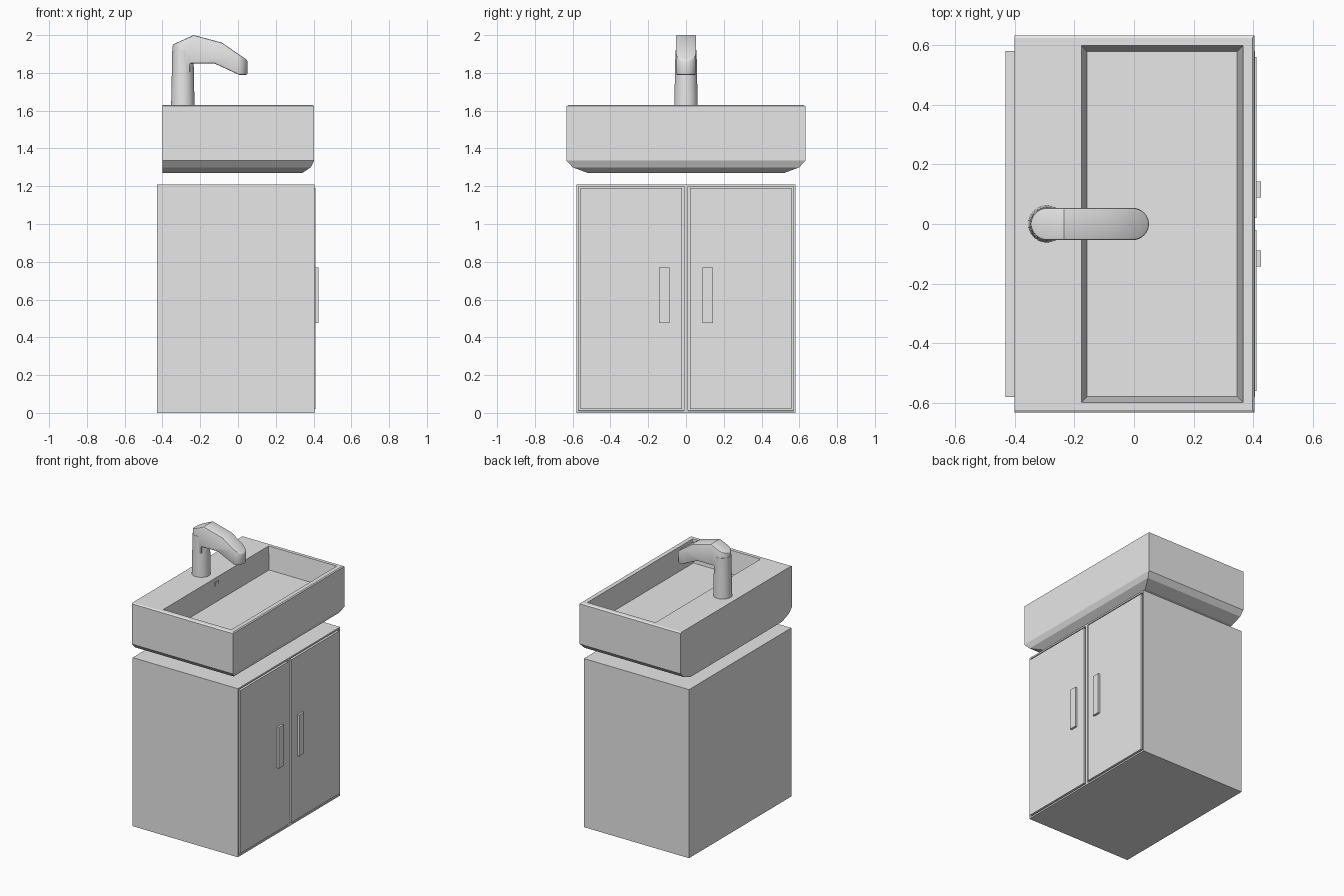
import bpy, bmesh, math
from mathutils import Vector

if "Cube" in bpy.data.objects:
    bpy.data.objects.remove(bpy.data.objects["Cube"], do_unlink=True)

grey = bpy.data.materials.new("light grey")
grey.use_nodes = True
colour = (0.8, 0.8, 0.8, 1)
grey.diffuse_color = colour
grey.node_tree.nodes["Principled BSDF"].inputs["Base Color"].default_value = colour


def finish(name, bm):
    """Turn a bmesh into a grey object."""
    bmesh.ops.recalc_face_normals(bm, faces=bm.faces[:])
    mesh = bpy.data.meshes.new(name)
    bm.to_mesh(mesh)
    bm.free()
    mesh.materials.append(grey)
    ob = bpy.data.objects.new(name, mesh)
    bpy.context.scene.collection.objects.link(ob)
    return ob


def box_mesh(lo, hi):
    bm = bmesh.new()
    bmesh.ops.create_cube(bm, size=1)
    lo, hi = Vector(lo), Vector(hi)
    for v in bm.verts:
        v.co = (lo + hi) / 2 + v.co * (hi - lo)
    return bm


def prism(name, points, offset):
    """Extrude a flat outline along an offset."""
    bm = bmesh.new()
    face = bm.faces.new([bm.verts.new(p) for p in points])
    new = bmesh.ops.extrude_face_region(bm, geom=[face])["geom"]
    verts = [g for g in new if isinstance(g, bmesh.types.BMVert)]
    bmesh.ops.translate(bm, verts=verts, vec=offset)
    return finish(name, bm)


def loft(name, rings):
    """Join stacked rectangles given as x0, x1, half depth, z."""
    bm = bmesh.new()
    loops = [[bm.verts.new(p) for p in
              ((a, -w, z), (b, -w, z), (b, w, z), (a, w, z))]
             for a, b, w, z in rings]
    for low, high in zip(loops, loops[1:]):
        for i in range(4):
            j = (i + 1) % 4
            bm.faces.new((low[i], low[j], high[j], high[i]))
    bm.faces.new(loops[0][::-1])
    bm.faces.new(loops[-1])
    return finish(name, bm)


def smooth(ob, angle=30):
    bpy.ops.object.select_all(action="DESELECT")
    ob.select_set(True)
    bpy.context.view_layer.objects.active = ob
    bpy.ops.object.shade_smooth_by_angle(angle=math.radians(angle))


# Cabinet with two doors set into grooves
bm = box_mesh((-0.43, -0.58, 0), (0.405, 0.58, 1.21))
bmesh.ops.bisect_plane(bm, geom=bm.verts[:] + bm.edges[:] + bm.faces[:],
                       plane_co=(0, 0, 0), plane_no=(0, 1, 0))
bm.normal_update()
doors = [f for f in bm.faces if f.normal.x > 0.9]
for thickness, depth in ((0.016, 0), (0.0005, -0.02), (0.012, 0), (0.0005, 0.025)):
    bmesh.ops.inset_individual(bm, faces=doors, thickness=thickness, depth=depth)
finish("cabinet_with_doors", bm)

# Door handles
for side, sign in (("left", 1), ("right", -1)):
    y0, y1 = sorted((sign * 0.088, sign * 0.142))
    finish(side + "_door_handle", box_mesh((0.4, y0, 0.475), (0.425, y1, 0.77)))

# Basin: rounded underside, straight walls, rim and bowl
loft("basin", [
    (-0.4, 0.34, 0.52, 1.27),
    (-0.4, 0.385, 0.6, 1.3),
    (-0.4, 0.403, 0.632, 1.335),
    (-0.4, 0.403, 0.632, 1.624),
    (-0.4, 0.396, 0.622, 1.63),
    (-0.175, 0.365, 0.597, 1.63),
    (-0.157, 0.345, 0.577, 1.47),
])

# Overflow outlet on the back wall of the bowl
finish("overflow_outlet", box_mesh((-0.18, -0.02, 1.575), (-0.164, 0.02, 1.605)))

# Tap pillar
bm = bmesh.new()
bmesh.ops.create_cone(bm, cap_ends=True, segments=32, radius1=0.062,
                      radius2=0.056, depth=0.3)
bmesh.ops.translate(bm, verts=bm.verts[:], vec=(-0.292, 0, 1.77))
smooth(finish("tap_pillar", bm))

# Tap spout: side outline trimmed to a round-ended plan
outline = [(-0.36, 1.944), (-0.235, 2.0), (-0.085, 1.96), (0.06, 1.86),
           (0.06, 1.79), (0.005, 1.79), (-0.125, 1.85), (-0.255, 1.85),
           (-0.255, 1.8), (-0.36, 1.8)]
spout = prism("tap_spout", [(x, -0.1, z) for x, z in outline], (0, 0.2, 0))
r = 0.054
plan = []
for centre, start in ((-0.004, -90), (-0.292, 90)):
    for i in range(17):
        a = math.radians(start + i * 180 / 16)
        plan.append((centre + r * math.cos(a), r * math.sin(a), 1.7))
cutter = prism("spout_plan_cutter", plan, (0, 0, 0.4))
cutter.hide_render = True

trim = spout.modifiers.new("trim", "BOOLEAN")
trim.operation = "INTERSECT"
trim.solver = "EXACT"
trim.object = cutter
soften = spout.modifiers.new("soften", "BEVEL")
soften.width = 0.012
soften.segments = 2
soften.limit_method = "ANGLE"
soften.angle_limit = math.radians(50)
bpy.context.view_layer.update()
graph = bpy.context.evaluated_depsgraph_get()
spout.data = bpy.data.meshes.new_from_object(spout.evaluated_get(graph))
spout.modifiers.clear()
bpy.data.objects.remove(cutter, do_unlink=True)
smooth(spout)
